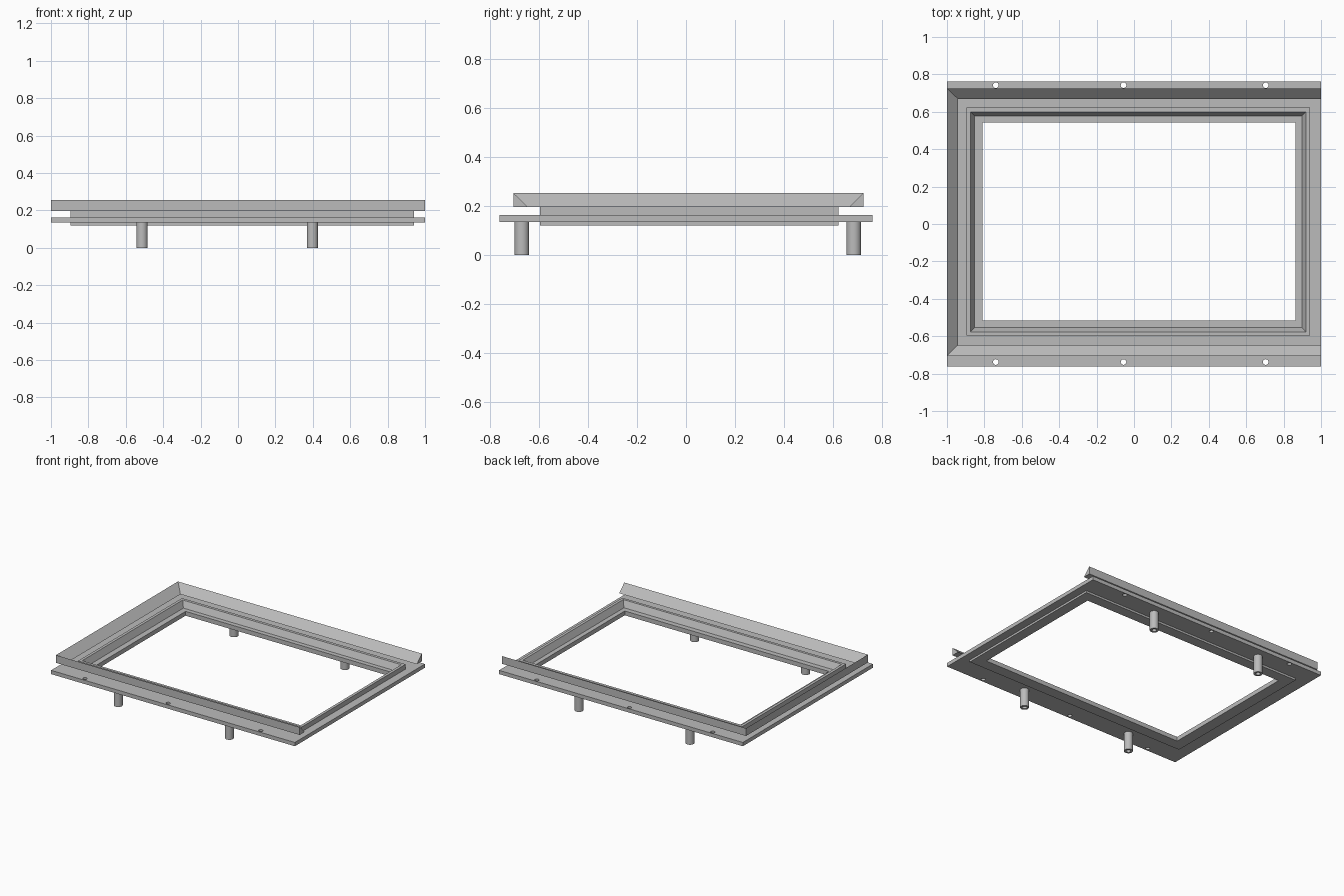
import bpy
import bmesh
from math import cos, sin, tau, radians

cube = bpy.data.objects.get("Cube")
if cube:
    bpy.data.objects.remove(cube, do_unlink=True)

grey = bpy.data.materials.new("grey metal")
grey.use_nodes = True
GREY = (0.5, 0.5, 0.5, 1)
grey.diffuse_color = GREY
grey.node_tree.nodes["Principled BSDF"].inputs["Base Color"].default_value = GREY


def rect(x0, x1, y0, y1, z):
    return [(x0, y0, z), (x1, y0, z), (x1, y1, z), (x0, y1, z)]


def circle(x, y, r, z, n=32):
    return [(x + r * cos(tau * i / n), y + r * sin(tau * i / n), z) for i in range(n)]


def bridge(bm, loops, wrap=True, caps=False):
    """Join successive closed loops with quads; wrap joins last to first."""
    rings = [[bm.verts.new(p) for p in loop] for loop in loops]
    pairs = list(zip(rings, rings[1:]))
    if wrap:
        pairs.append((rings[-1], rings[0]))
    for a, b in pairs:
        for i in range(len(a)):
            j = (i + 1) % len(a)
            bm.faces.new((a[i], a[j], b[j], b[i]))
    if caps:
        bm.faces.new(rings[0])
        bm.faces.new(rings[-1])


def finish(bm, name):
    bmesh.ops.recalc_face_normals(bm, faces=bm.faces)
    mesh = bpy.data.meshes.new(name)
    bm.to_mesh(mesh)
    bm.free()
    mesh.materials.append(grey)
    obj = bpy.data.objects.new(name, mesh)
    bpy.context.collection.objects.link(obj)
    return obj


def select_only(obj):
    bpy.ops.object.select_all(action='DESELECT')
    obj.select_set(True)
    bpy.context.view_layer.objects.active = obj


# Mounting plate, a flat ring around the inner frame
outer = (-1, 1, -0.762, 0.762)
inner = (-0.89, 0.935, -0.592, 0.617)
bm = bmesh.new()
bridge(bm, [rect(*outer, 0.135), rect(*outer, 0.163),
            rect(*inner, 0.163), rect(*inner, 0.135)])
plate = finish(bm, "mounting_plate")

# Screw holes through the front and back edges of the plate
bm = bmesh.new()
for y in (-0.738, 0.742):
    for x in (-0.739, -0.056, 0.704):
        bridge(bm, [circle(x, y, 0.015, z, 24) for z in (0.1, 0.2)],
               wrap=False, caps=True)
cutter = finish(bm, "hole_cutter")
cutter.hide_render = True
cut = plate.modifiers.new("holes", 'BOOLEAN')
cut.operation = 'DIFFERENCE'
cut.solver = 'EXACT'
cut.object = cutter
select_only(plate)
bpy.ops.object.modifier_apply(modifier="holes")
bpy.data.objects.remove(cutter, do_unlink=True)

# Inner frame: flat rim, steep inward slope, then a ledge around the opening
rim = (-0.895, 0.94, -0.597, 0.622)
lip = (-0.874, 0.919, -0.577, 0.6)
ledge = (-0.853, 0.897, -0.554, 0.578)
opening = (-0.811, 0.863, -0.515, 0.544)
bm = bmesh.new()
bridge(bm, [rect(*rim, 0.12), rect(*rim, 0.198), rect(*lip, 0.198),
            rect(*ledge, 0.152), rect(*opening, 0.152), rect(*opening, 0.12)])
finish(bm, "inner_frame")

# Bevelled border: a mitred wedge on three sides, open on the +x side
outline = [(1, -0.705), (-1, -0.705), (-1, 0.725), (1, 0.725)]
foot = [(1, -0.646), (-0.94, -0.646), (-0.94, 0.668), (1, 0.668)]
bm = bmesh.new()
bridge(bm, [[(*o, 0.197), (*o, 0.254), (*f, 0.197)] for o, f in zip(outline, foot)],
       wrap=False, caps=True)
finish(bm, "bevelled_border")

# Four hollow standoff legs under the plate
for side, y in (("front", -0.67), ("back", 0.685)):
    for hand, x in (("right", -0.513), ("left", 0.398)):
        bm = bmesh.new()
        bridge(bm, [circle(x, y, 0.03, 0.137), circle(x, y, 0.03, 0),
                    circle(x, y, 0.016, 0), circle(x, y, 0.016, 0.137)])
        leg = finish(bm, f"{side}_{hand}_leg")
        select_only(leg)
        bpy.ops.object.shade_smooth_by_angle(angle=radians(30))
